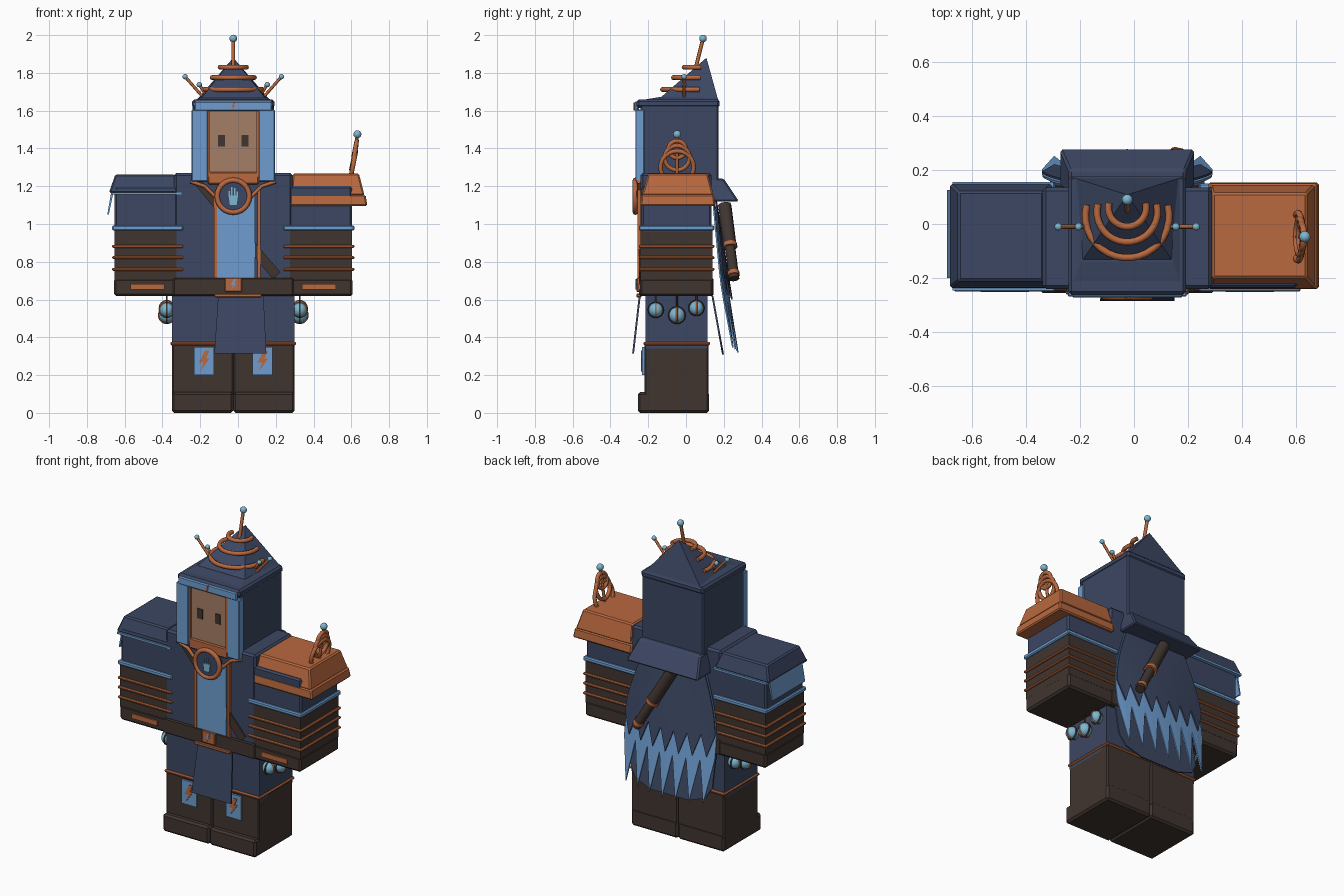
import bpy, bmesh, math
from mathutils import Vector

if "Cube" in bpy.data.objects:
    bpy.data.objects.remove(bpy.data.objects["Cube"])

C = -0.025  # body centre line in x


def srgb(r, g, b):
    f = lambda c: (c / 255 / 12.92) if c < 11 else ((c / 255 + 0.055) / 1.055) ** 2.4
    return (f(r), f(g), f(b), 1)


def material(name, rgb):
    m = bpy.data.materials.new(name)
    m.diffuse_color = srgb(*rgb)
    m.use_nodes = True
    m.node_tree.nodes["Principled BSDF"].inputs["Base Color"].default_value = m.diffuse_color
    return m


NAVY = material("navy cloth", (60, 71, 99))
BLUE = material("light blue", (110, 157, 208))
COPPER = material("copper", (184, 104, 62))
BROWN = material("dark brown leather", (64, 53, 47))
SKIN = material("tan face", (165, 126, 103))
GLASS = material("pale cyan glass", (125, 183, 208))


def make(name, bm, mat, smooth=False):
    bmesh.ops.recalc_face_normals(bm, faces=bm.faces)
    me = bpy.data.meshes.new(name)
    bm.to_mesh(me)
    bm.free()
    me.materials.append(mat)
    for p in me.polygons:
        p.use_smooth = smooth
    ob = bpy.data.objects.new(name, me)
    bpy.context.collection.objects.link(ob)
    return ob


def frustum(name, bot, z0, top, z1, mat, bevel=0.0):
    """Solid between two rectangles (x0, x1, y0, y1) at two heights."""
    bm = bmesh.new()
    rows = [[bm.verts.new(p) for p in ((r[0], r[2], z), (r[1], r[2], z), (r[1], r[3], z), (r[0], r[3], z))]
            for r, z in ((bot, z0), (top, z1))]
    bm.faces.new(rows[0])
    bm.faces.new(rows[1])
    for i in range(4):
        j = (i + 1) % 4
        bm.faces.new((rows[0][i], rows[0][j], rows[1][j], rows[1][i]))
    if bevel:
        bmesh.ops.bevel(bm, geom=bm.edges[:], offset=bevel, segments=1, affect='EDGES')
    return make(name, bm, mat)


def box(name, x0, x1, y0, y1, z0, z1, mat, bevel=0.0):
    return frustum(name, (x0, x1, y0, y1), z0, (x0, x1, y0, y1), z1, mat, bevel)


def prism(name, pts, y0, y1, mat):
    """Front outline in (x, z) given depth along y."""
    bm = bmesh.new()
    f = bm.faces.new([bm.verts.new((x, y0, z)) for x, z in pts])
    ext = bmesh.ops.extrude_face_region(bm, geom=[f])
    bmesh.ops.translate(bm, vec=(0, y1 - y0, 0), verts=[v for v in ext["geom"] if isinstance(v, bmesh.types.BMVert)])
    return make(name, bm, mat)


def tube(name, pts, r, mat, cyclic=False):
    """Round rod through points."""
    cu = bpy.data.curves.new(name, 'CURVE')
    cu.dimensions, cu.bevel_depth, cu.bevel_resolution, cu.use_fill_caps = '3D', r, 2, True
    sp = cu.splines.new('POLY')
    sp.points.add(len(pts) - 1)
    for p, q in zip(sp.points, pts):
        p.co = (*q, 1)
    sp.use_cyclic_u = cyclic
    tmp = bpy.data.objects.new(name, cu)
    bpy.context.collection.objects.link(tmp)
    bpy.context.view_layer.update()
    bm = bmesh.new()
    bm.from_mesh(bpy.data.meshes.new_from_object(tmp.evaluated_get(bpy.context.evaluated_depsgraph_get())))
    bpy.data.objects.remove(tmp)
    return make(name, bm, mat, True)


def arc(c, u, v, r, a0=0, a1=360, n=24):
    c, u, v = Vector(c), Vector(u).normalized(), Vector(v).normalized()
    full = a1 - a0 == 360
    angs = [math.radians(a0 + (a1 - a0) * i / (n if full else n - 1)) for i in range(n)]
    return [c + r * (math.cos(a) * u + math.sin(a) * v) for a in angs]


def ball(name, c, r, mat=GLASS):
    bm = bmesh.new()
    bmesh.ops.create_uvsphere(bm, u_segments=16, v_segments=10, radius=r)
    bmesh.ops.translate(bm, vec=c, verts=bm.verts)
    return make(name, bm, mat, True)


def bolt(name, x, z, s, y, mat):
    pts = [(.1, 1), (.5, 1), (.2, .25), (.55, .25), (-.35, -1), (-.05, -.15), (-.5, -.15)]
    return prism(name, [(x + px * s, z + pz * s) for px, pz in pts], y, y + .008, mat)


# Legs, boots and knee plates
for s in (-1, 1):
    x0, x1 = sorted((C, C + s * .325))
    box("leg", x0, x1, -.215, .115, .34, .63, NAVY)
    box("boot", x0, x1, -.22, .12, .08, .365, BROWN, .008)
    box("boot_foot", x0, x1, -.255, .122, 0, .11, BROWN, .012)
    k = C + s * .155
    box("knee_plate", k - .052, k + .052, -.232, -.215, .20, .35, BLUE)
    bolt("knee_bolt", k, .275, .055, -.238, COPPER)
box("boot_band", C - .333, C + .333, -.226, .128, .358, .376, COPPER, .006)

# Torso, belt and tabard
box("torso", C - .313, C + .313, -.24, .135, .62, 1.27, NAVY, .012)
box("belt", C - .318, C + .318, -.25, .145, .62, .715, BROWN, .006)
box("tabard", C - .085, C + .115, -.25, -.235, .715, 1.16, BLUE)
for x in (C - .095, C + .165 - .03):
    box("tabard_trim", x - .008, x + .008, -.256, -.235, .715, 1.18, COPPER)
box("buckle", C - .045, C + .045, -.262, -.24, .64, .715, COPPER, .004)
bolt("buckle_bolt", C, .68, .028, -.268, BLUE)
box("apron_trim", C - .1, C + .15, -.262, -.235, .612, .632, COPPER, .004)
prism("chest_strap", [(-.25, 1.235), (-.2, 1.235), (.225, .745), (.195, .715), (.175, .72)], -.249, -.24, BROWN)
frustum("front_apron", (-.125, .15, -.285, -.275), .315, (-.105, .135, -.25, -.24), .62, NAVY)

# Arms with bands and cuffs
for s, mid in ((-1, -.478), (1, .428)):
    a, b = mid - .176, mid + .176
    box("sleeve", a, b, -.235, .135, .95, 1.2, NAVY, .01)
    box("glove", a, b, -.24, .14, .7, .975, BROWN)
    box("cuff", a - .003, b + .003, -.244, .144, .618, .712, BROWN, .012)
    box("cuff_plate", mid - .09, mid + .09, -.252, -.24, .652, .682, COPPER)
    box("blue_band", a - .012, b + .012, -.25, .15, .965, .992, BLUE, .006)
    for z in (.76, .822, .882):
        box("copper_band", a - .012, b + .012, -.25, .15, z - .008, z + .008, COPPER, .005)

# Cloth shoulder pad with hanging plate
frustum("cloth_pad", (-.683, -.3, -.24, .15), 1.165, (-.65, -.335, -.21, .12), 1.262, NAVY, .008)
box("cloth_pad_trim", -.672, -.298, -.246, .156, 1.155, 1.168, BLUE)
prism("side_plate", [(-.66, 1.165), (-.672, 1.165), (-.692, 1.05), (-.684, 1.05)], -.2, .125, BLUE)

# Metal shoulder pad with coil antenna
frustum("metal_pad_rim", (.275, .685, -.242, .155), 1.095, (.275, .675, -.236, .148), 1.155, COPPER, .008)
frustum("metal_pad_top", (.28, .67, -.235, .147), 1.15, (.29, .64, -.2, .115), 1.268, COPPER, .008)
for r, x, z in ((.088, .607, 1.3), (.066, .613, 1.35), (.046, .62, 1.395)):
    tube("pad_coil", arc((x, -.047, z), (0, 1, 0), (.2, 0, 1), r), .012, COPPER, True)
tube("pad_rod", [(.6, -.047, 1.26), (.632, -.047, 1.47)], .009, COPPER)
ball("pad_ball", (.632, -.047, 1.475), .021)

# Head, face and hood trim
box("head", C - .215, C + .215, -.24, .172, 1.22, 1.65, NAVY, .008)
box("hood_rim", C - .218, C + .218, -.262, .178, 1.615, 1.66, NAVY, .012)
box("hood_front", C - .205, C + .205, -.272, -.25, 1.598, 1.648, BLUE, .006)
bolt("hood_bolt", C, 1.622, .022, -.278, COPPER)
box("face", C - .125, C + .125, -.252, -.235, 1.27, 1.6, SKIN)
for s in (-1, 1):
    x0, x1 = sorted((C + s * .135, C + s * .22))
    box("hood_panel", x0, x1, -.268, -.22, 1.225, 1.605, BLUE, .004)
    x0, x1 = sorted((C + s * .122, C + s * .137))
    box("face_trim", x0, x1, -.262, -.235, 1.25, 1.6, COPPER)
    x = C + s * .062
    box("eye", x - .018, x + .018, -.257, -.25, 1.41, 1.472, BROWN)
    tube("neck_trim", [(C + s * .225, -.25, 1.225), (C + s * .15, -.25, 1.2), (C + s * .09, -.252, 1.14)], .01, COPPER)
box("chin_guard", C - .135, C + .135, -.262, -.23, 1.21, 1.275, COPPER, .006)

# Medallion with hand emblem
ring = arc((C, -.268, 1.147), (1, 0, 0), (0, 0, 1), .085)
prism("medallion", [(p.x, p.z) for p in ring], -.272, -.24, NAVY)
tube("medallion_ring", ring, .014, COPPER, True)
prism("emblem_palm", [(C - .025, 1.15), (C + .025, 1.15), (C + .018, 1.1), (C - .018, 1.1)], -.279, -.271, GLASS)
for i, h in enumerate((1.175, 1.195, 1.19, 1.172)):
    x = C - .021 + i * .014
    box("emblem_finger", x - .004, x + .004, -.279, -.271, 1.145, h, GLASS)

# Pointed hat, coils and antennas
frustum("hat_brim", (C - .205, C + .205, -.24, .172), 1.655, (C - .17, C + .17, -.14, .165), 1.672, NAVY)
bm = bmesh.new()
base = [bm.verts.new(p) for p in ((C - .17, -.14, 1.665), (C + .17, -.14, 1.665), (C + .2, .172, 1.65), (C - .2, .172, 1.65))]
tip = bm.verts.new((C, .108, 1.88))
bm.faces.new(base)
for i in range(4):
    bm.faces.new((base[i], base[(i + 1) % 4], tip))
make("hat_point", bm, NAVY)
for r, y, z in ((.07, .06, 1.83), (.112, .045, 1.775), (.155, .03, 1.712)):
    tube("hat_coil", arc((C, y, z), (1, 0, 0), (0, 1, 0), r, 165, 375, 20), .013, COPPER)
tube("hat_rod", [(C, .05, 1.82), (C, .09, 1.98)], .01, COPPER)
ball("hat_ball", (C, .09, 1.982), .02)
for s in (-1, 1):
    for dx0, dx1, z in ((.15, .255, 1.78), (.13, .18, 1.738)):
        end = (C + s * dx1, -.01, z)
        tube("side_antenna", [(C + s * dx0, -.01, 1.66), end], .008, COPPER)
        ball("side_antenna_ball", end, .014)

# Belt orbs hanging at both hips
for s in (-1, 1):
    for y, z, r in ((-.16, .545, .038), (-.048, .517, .042), (.055, .555, .038)):
        c = (C + s * .352, y, z)
        ball("hip_orb", c, r)
        tube("orb_ring", arc(c, (0, 1, 0), (0, 0, 1), r), .005, BROWN, True)
        tube("orb_hoop", arc(c, (1, 0, 0), (0, 0, 1), r), .005, COPPER, True)
        tube("orb_cord", [(c[0], y, z + r), (c[0], y, .63)], .005, BROWN)


# Cape layers with jagged hems
def cape(name, mat, hem_hi, hem_lo, off, teeth=7, rows=8):
    bm, grid = bmesh.new(), []
    n = teeth * 2
    for i in range(n + 1):
        t = i / n * 2 - 1
        hem = (hem_lo if i % 2 else hem_hi) + .03 * abs(t)
        col = []
        for k in range(rows + 1):
            z = 1.16 + (hem - 1.16) * k / rows
            d = min((1.16 - z) / .45, 1)
            w = .2 + .115 * math.sin(d * math.pi / 2)
            y = .15 + .16 * (1.16 - z) + off - .03 * t * t * d
            col.append(bm.verts.new((C + t * w, y, z)))
        grid.append(col)
    for p, q in zip(grid, grid[1:]):
        for k in range(rows):
            bm.faces.new((p[k], q[k], q[k + 1], p[k + 1]))
    ob = make(name, bm, mat)
    so = ob.modifiers.new("thickness", 'SOLIDIFY')
    so.thickness, so.offset = .008, 0


cape("cape", NAVY, .73, .6, .004)
cape("cape_fringe", BLUE, .58, .32, -.01)
tail = [(-.31, .62), (-.31, .42), (-.27, .35), (-.16, .31), (.11, .31), (.22, .35), (.26, .42), (.26, .62)]
ob = prism("rear_tail", tail, 0, .01, NAVY)
for v in ob.data.vertices:
    v.co.y += .135 + (.62 - v.co.z) * .18

# Back collar and slung baton
frustum("back_collar", (C - .25, C + .25, .14, .28), 1.12, (C - .215, C + .215, .11, .2), 1.24, NAVY, .008)
top, end = Vector((-.05, .205, 1.1)), Vector((.17, .255, .71))
tube("baton_grip", [top, top.lerp(end, .55)], .036, BROWN)
tube("baton_shaft", [top.lerp(end, .5), end], .028, BROWN)
for t, r in ((.55, .04), (.93, .033)):
    tube("baton_band", [top.lerp(end, t - .025), top.lerp(end, t + .025)], r, COPPER)
